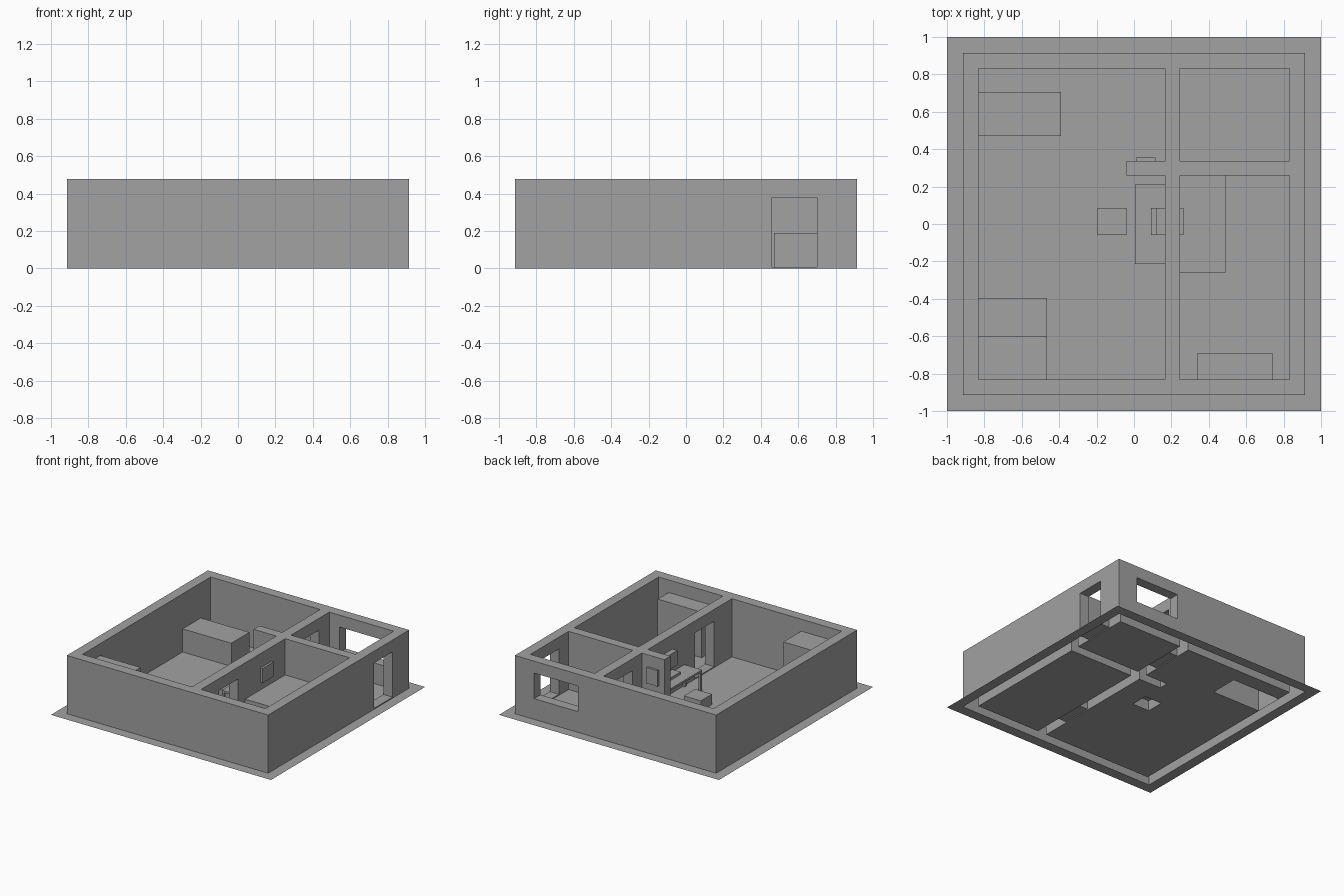
import bpy
import bmesh

if "Cube" in bpy.data.objects:
    bpy.data.objects.remove(bpy.data.objects["Cube"], do_unlink=True)

grey = bpy.data.materials.new("plain_grey")
grey.use_nodes = True
grey.diffuse_color = (0.36, 0.36, 0.36, 1)
grey.node_tree.nodes["Principled BSDF"].inputs["Base Color"].default_value = (0.36, 0.36, 0.36, 1)

H = 0.478       # wall height
OUT = 0.915     # outer wall face
INN = 0.832     # inner wall face
DOOR = 0.38     # door and window head
SILL = 0.008    # door threshold


def inside(p, box):
    return all(box[i][0] < p[i] < box[i][1] for i in range(len(p)))


def finish(name, bm):
    bmesh.ops.remove_doubles(bm, verts=bm.verts, dist=0.0001)
    mesh = bpy.data.meshes.new(name)
    bm.to_mesh(mesh)
    bm.free()
    mesh.materials.append(grey)
    obj = bpy.data.objects.new(name, mesh)
    bpy.context.collection.objects.link(obj)
    return obj


def grid_lines(boxes, axis):
    return sorted({v for b in boxes for v in b[axis]})


def shell(name, boxes, cuts=()):
    """Outer skin of joined boxes minus cuts, open where it meets the ground.
    Each box is ((x0, x1), (y0, y1), (z0, z1))."""
    lines = [grid_lines(list(boxes) + list(cuts), a) for a in range(3)]

    def solid(cell):
        if any(not 0 <= cell[a] < len(lines[a]) - 1 for a in range(3)):
            return False
        mid = [(lines[a][cell[a]] + lines[a][cell[a] + 1]) / 2 for a in range(3)]
        return any(inside(mid, b) for b in boxes) and not any(inside(mid, c) for c in cuts)

    bm = bmesh.new()
    nx, ny, nz = (len(l) - 1 for l in lines)
    for cell in [(i, j, k) for i in range(nx) for j in range(ny) for k in range(nz)]:
        if not solid(cell):
            continue
        for a in range(3):
            b, c = (a + 1) % 3, (a + 2) % 3
            for side in (0, 1):
                near = list(cell)
                near[a] += 2 * side - 1
                on_ground = a == 2 and side == 0 and lines[2][cell[2]] == 0
                if solid(near) or on_ground:
                    continue
                quad = []
                for u, v in ((0, 0), (1, 0), (1, 1), (0, 1)):
                    co = [0, 0, 0]
                    co[a] = lines[a][cell[a] + side]
                    co[b] = lines[b][cell[b] + u]
                    co[c] = lines[c][cell[c] + v]
                    quad.append(bm.verts.new(co))
                bm.faces.new(quad if side else quad[::-1])
    return finish(name, bm)


def ground(name, footprints):
    """Flat ground sheet, left open under the given footprints."""
    plans = [b[:2] for b in footprints]
    edge = [((-1, 1), (-1, 1))]
    xs, ys = grid_lines(plans + edge, 0), grid_lines(plans + edge, 1)
    bm = bmesh.new()
    for x0, x1 in zip(xs, xs[1:]):
        for y0, y1 in zip(ys, ys[1:]):
            if any(inside(((x0 + x1) / 2, (y0 + y1) / 2), p) for p in plans):
                continue
            corners = ((x0, y0), (x1, y0), (x1, y1), (x0, y1))
            bm.faces.new([bm.verts.new((x, y, 0)) for x, y in corners])
    return finish(name, bm)


# Walls: outer ring, long partition, cross wall with its stub
full = (0, H)
span = (-OUT, OUT)
part = (0.165, 0.247)
walls = [
    ((-OUT, -INN), span, full), ((INN, OUT), span, full),
    (span, (-OUT, -INN), full), (span, (INN, OUT), full),
    (part, (-INN, INN), full),
    ((-0.04, INN), (0.26, 0.337), full),
]
# Two doorways in line, a doorway to the front room, a back window
openings = [
    ((INN, OUT), (0.46, 0.70), (SILL, DOOR)),
    (part, (0.46, 0.70), (SILL, DOOR)),
    (part, (-0.6, -0.35), (SILL, DOOR)),
    ((0.34, 0.74), (INN, OUT), (0.17, DOOR)),
]
shell("walls", walls, openings)

# Furniture that stands open on the ground
counter = ((-INN, -0.39), (0.47, 0.705), (0, 0.19))
stool = ((-0.195, -0.04), (-0.06, 0.085), (0, 0.085))
shell("counter", [counter])
shell("stool", [stool])
ground("ground", walls + [counter, stool])

# Stepped couch in the front right corner of the large room
shell("couch", [
    ((-INN, -0.465), (-INN, -0.6), (0, DOOR)),
    ((-INN, -0.465), (-0.6, -0.395), (0, 0.17)),
])

# Front room
shell("bed", [((part[1], 0.49), (-0.26, 0.26), (0, 0.18))])
shell("wardrobe", [((0.34, 0.74), (-INN, -0.69), (0, 0.375))])

# Desk with legs against the partition
desk_x, desk_y, leg = (0.005, 0.165), (-0.215, 0.21), 0.018
desk = [(desk_x, desk_y, (0.155, 0.172))]
for x in (desk_x[0], desk_x[1] - leg):
    for y in (desk_y[0], desk_y[1] - leg):
        desk.append(((x, x + leg), (y, y + leg), (0, 0.155)))
shell("desk", desk)

# Things on the desk and walls
screen_y = (-0.06, 0.085)
shell("keyboard", [((0.09, 0.165), screen_y, (0.172, 0.192))])
shell("mouse", [((0.072, 0.084), (0.16, 0.172), (0.172, 0.18))])
shell("screen", [((0.12, 0.265), screen_y, (0.24, 0.36))])
shell("wall_picture", [((0.01, 0.115), (0.337, 0.355), (0.25, 0.38))])
